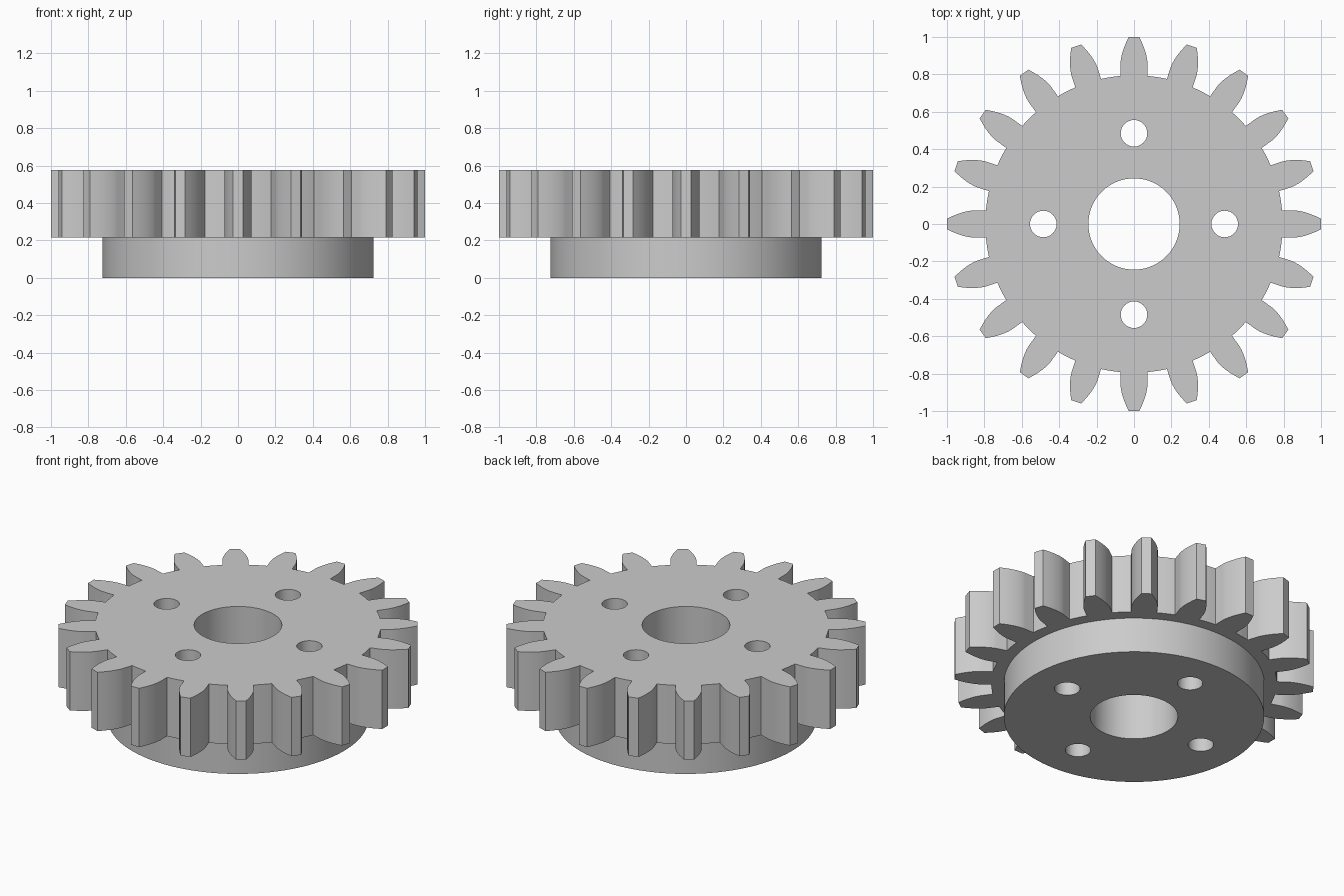
import bpy, bmesh
from math import pi, sin, cos, tan, acos, sqrt, radians

TEETH = 20
ROOT, BASE, TIP = 0.795, 0.854, 1.0
HUB_R, HUB_TOP, TOP = 0.725, 0.216, 0.577
HALF_ANGLE = 0.085          # half the tooth angle at the base circle

cube = bpy.data.objects.get("Cube")
if cube:
    bpy.data.objects.remove(cube, do_unlink=True)

steel = bpy.data.materials.new("light_grey")
steel.use_nodes = True
grey = (0.6, 0.6, 0.6, 1)
steel.diffuse_color = grey
steel.node_tree.nodes["Principled BSDF"].inputs["Base Color"].default_value = grey


def prism(name, outline, z0, z1):
    """Extrude a flat outline from z0 to z1."""
    bm = bmesh.new()
    face = bm.faces.new([bm.verts.new((x, y, z0)) for x, y in outline])
    out = bmesh.ops.extrude_face_region(bm, geom=[face])
    top = [v for v in out["geom"] if isinstance(v, bmesh.types.BMVert)]
    bmesh.ops.translate(bm, verts=top, vec=(0, 0, z1 - z0))
    bmesh.ops.recalc_face_normals(bm, faces=bm.faces)
    mesh = bpy.data.meshes.new(name)
    bm.to_mesh(mesh)
    bm.free()
    mesh.materials.append(steel)
    ob = bpy.data.objects.new(name, mesh)
    bpy.context.collection.objects.link(ob)
    return ob


def circle(r, n, cx=0, cy=0):
    return [(cx + r * cos(2 * pi * i / n), cy + r * sin(2 * pi * i / n)) for i in range(n)]


def combine(target, other, operation):
    mod = target.modifiers.new(operation.lower(), "BOOLEAN")
    mod.operation = operation
    mod.solver = "EXACT"
    mod.object = other
    bpy.context.view_layer.objects.active = target
    bpy.ops.object.modifier_apply(modifier=mod.name)
    bpy.data.objects.remove(other, do_unlink=True)


# One involute flank as (radius, half angle), with a parallel foot below the base circle
foot = HALF_ANGLE * BASE / ROOT
flank = [(ROOT, foot)]
STEPS = 8
for i in range(STEPS + 1):
    r = BASE + (TIP - BASE) * (i / STEPS) ** 1.5
    a = acos(BASE / r)
    flank.append((r, HALF_ANGLE - 0.92 * (tan(a) - a)))

# Toothed outline: flank up, flank down, then the root arc
outline = []
pitch = 2 * pi / TEETH
for t in range(TEETH):
    mid = t * pitch
    polar = [(r, mid - a) for r, a in flank]
    polar += [(r, mid + a) for r, a in reversed(flank)]
    gap = pitch - 2 * foot
    polar += [(ROOT, mid + foot + gap * k / 4) for k in (1, 2, 3)]
    outline += [(r * cos(a), r * sin(a)) for r, a in polar]

# Toothed ring with a round hub below
gear = prism("gear_wheel", outline, HUB_TOP, TOP)
hub = prism("hub", circle(HUB_R, 96), 0, (HUB_TOP + TOP) / 2)
combine(gear, hub, "UNION")

# Centre bore and four bolt holes
combine(gear, prism("bore_cutter", circle(0.244, 64), -1, 1), "DIFFERENCE")
for k in range(4):
    a = k * pi / 2
    hole = circle(0.071, 32, 0.485 * cos(a), 0.485 * sin(a))
    combine(gear, prism("bolt_hole_cutter", hole, -1, 1), "DIFFERENCE")

# Smooth curved walls, crisp edges
bpy.ops.object.select_all(action="DESELECT")
gear.select_set(True)
bpy.context.view_layer.objects.active = gear
bpy.ops.object.shade_smooth_by_angle(angle=radians(25))
